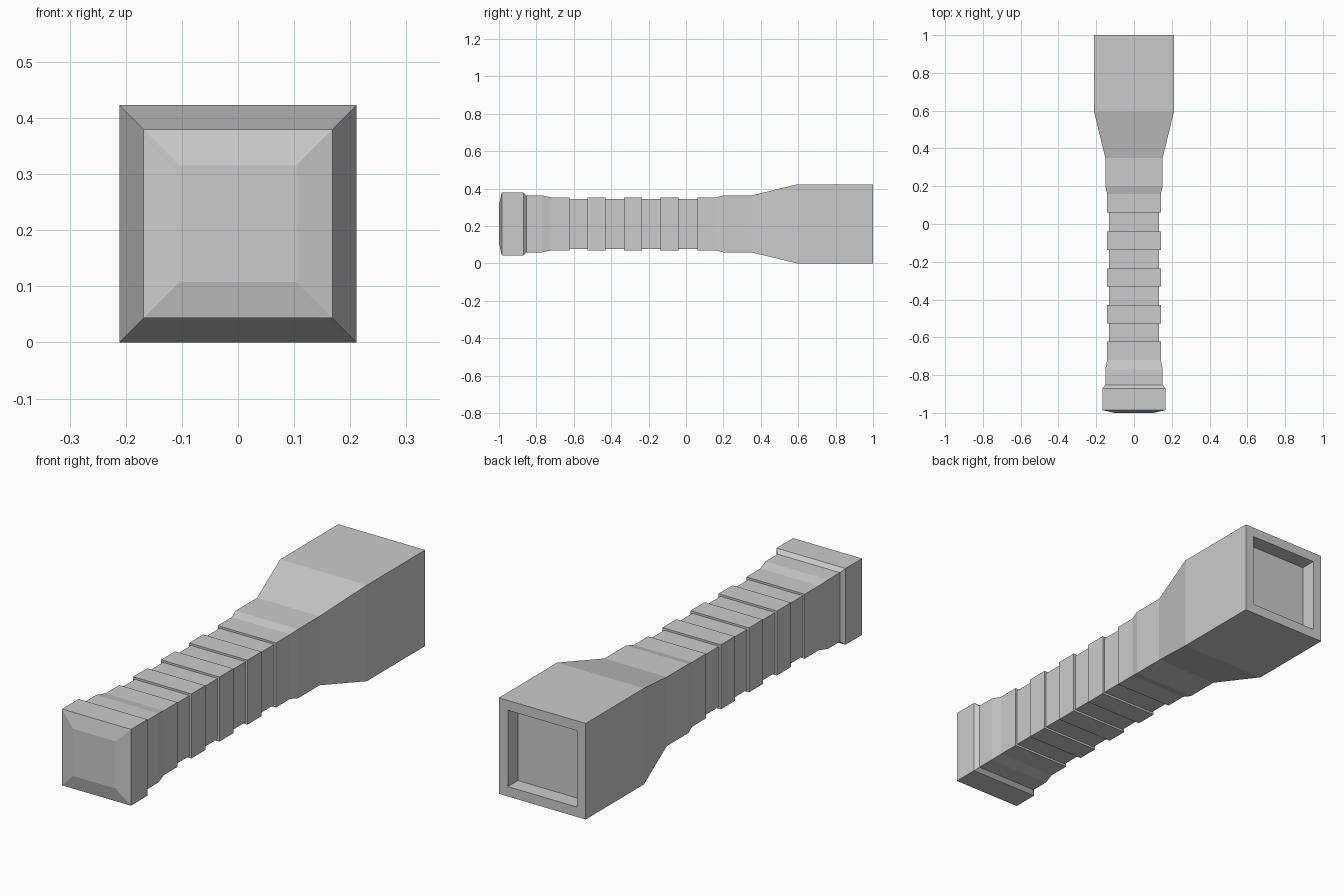
import bpy
import bmesh

cube = bpy.data.objects.get("Cube")
if cube:
    bpy.data.objects.remove(cube, do_unlink=True)

HEAD = 0.2115   # half width of the head, also the axis height
CAP = 0.168
COLLAR = 0.152
RIB = 0.142
GROOVE = 0.133

grey = bpy.data.materials.new("grey metal")
grey.use_nodes = True
colour = (0.6, 0.6, 0.6, 1)
grey.diffuse_color = colour
grey.node_tree.nodes["Principled BSDF"].inputs["Base Color"].default_value = colour


def square_loft(name, profile, close_front=False, close_back=False):
    """Join square rings given as (y, half width), front to back."""
    bm = bmesh.new()
    rings = []
    for y, h in profile:
        corners = ((-h, -h), (h, -h), (h, h), (-h, h))
        rings.append([bm.verts.new((x, y, z + HEAD)) for x, z in corners])
    for a, b in zip(rings, rings[1:]):
        for i in range(4):
            j = (i + 1) % 4
            bm.faces.new((a[i], b[i], b[j], a[j]))
    if close_front:
        bm.faces.new(rings[0])
    if close_back:
        bm.faces.new(reversed(rings[-1]))
    bm.normal_update()
    mesh = bpy.data.meshes.new(name)
    bm.to_mesh(mesh)
    bm.free()
    mesh.materials.append(grey)
    obj = bpy.data.objects.new(name, mesh)
    bpy.context.collection.objects.link(obj)
    return obj


# Butt cap with a shallow chamfered end
square_loft("butt_cap", [(-1, 0.104), (-0.985, CAP), (-0.87, CAP),
                         (-0.853, COLLAR)], close_front=True)

# Ribbed grip: tapered collars at both ends, evenly spaced ribs between
grip = [(-0.853, COLLAR), (-0.77, COLLAR), (-0.72, RIB), (-0.623, RIB), (-0.623, GROOVE)]
pitch = 0.195
for n in range(3):
    start = -0.527 + n * pitch
    end = start + pitch / 2
    grip += [(start, GROOVE), (start, RIB), (end, RIB), (end, GROOVE)]
grip += [(0.062, GROOVE), (0.062, RIB), (0.16, RIB), (0.2, COLLAR)]
square_loft("ribbed_grip", grip)

# Flared head with a recessed lens
square_loft("flared_head", [(0.2, COLLAR), (0.35, COLLAR), (0.595, HEAD),
                            (1, HEAD), (1, CAP), (0.93, CAP)], close_back=True)
